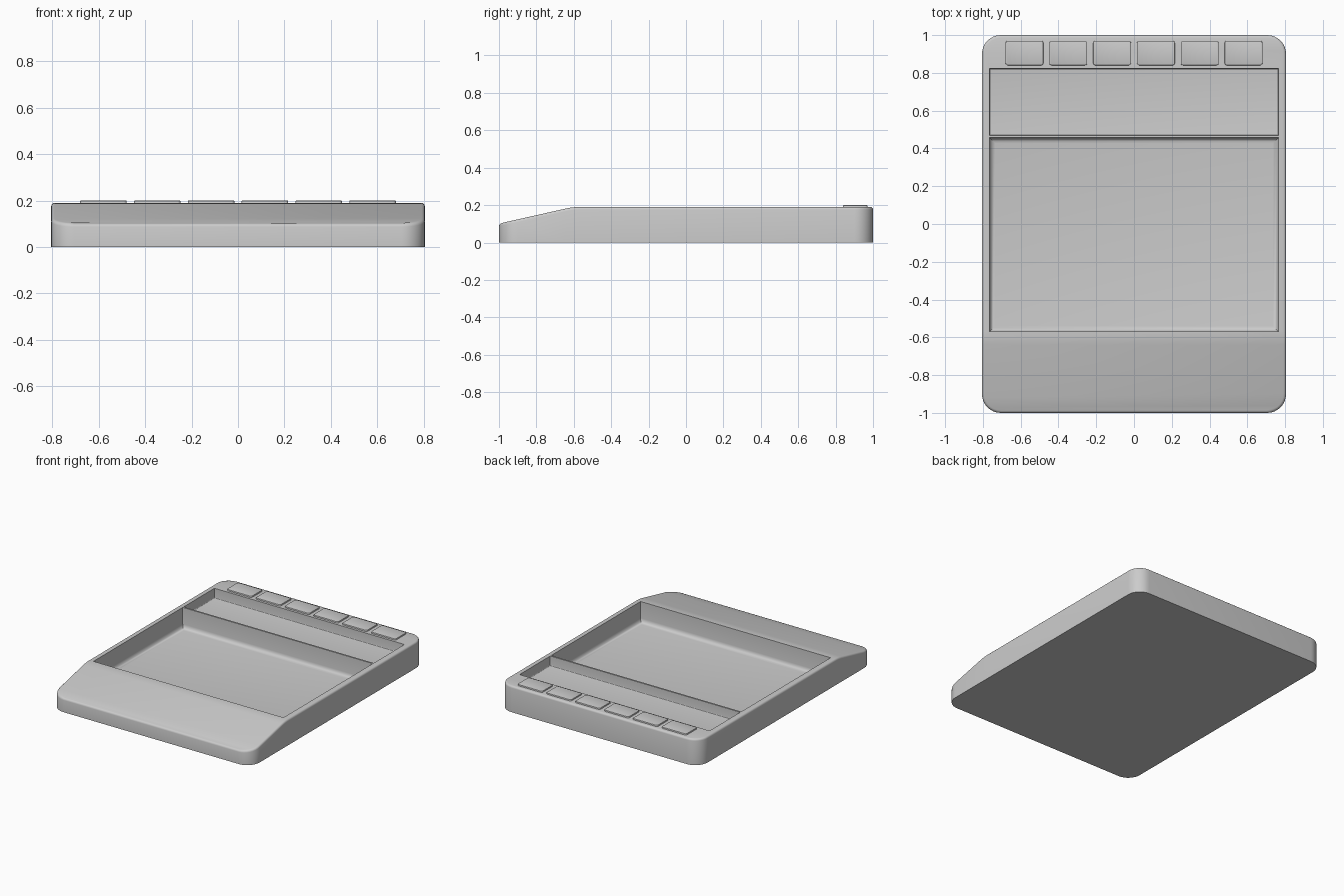
import bpy, bmesh, math

if "Cube" in bpy.data.objects:
    bpy.data.objects.remove(bpy.data.objects["Cube"])

TOP = 0.19


def finish(name, bm):
    bmesh.ops.recalc_face_normals(bm, faces=bm.faces)
    me = bpy.data.meshes.new(name)
    bm.to_mesh(me)
    bm.free()
    ob = bpy.data.objects.new(name, me)
    bpy.context.collection.objects.link(ob)
    return ob


def smooth(ob):
    bpy.ops.object.select_all(action='DESELECT')
    ob.select_set(True)
    bpy.context.view_layer.objects.active = ob
    bpy.ops.object.shade_smooth_by_angle(angle=math.radians(35))


def box_bm(x0, x1, y0, y1, z0, z1):
    bm = bmesh.new()
    bmesh.ops.create_cube(bm, size=1)
    for v in bm.verts:
        v.co = ((x0 + x1) / 2 + v.co.x * (x1 - x0),
                (y0 + y1) / 2 + v.co.y * (y1 - y0),
                (z0 + z1) / 2 + v.co.z * (z1 - z0))
    return bm


def bevel(bm, test, width, segs):
    edges = [e for e in bm.edges if test(*[v.co for v in e.verts])]
    bmesh.ops.bevel(bm, geom=edges, offset=width, segments=segs,
                    profile=0.5, affect='EDGES', clamp_overlap=True)


def vertical(a, b):
    return abs(a.z - b.z) > 0.5 * (a - b).length


# Tray body: rounded slab whose front slopes down
def top_height(y):
    slope = TOP + (y + 0.605) * 0.225
    if y >= -0.57:
        return TOP
    if y <= -0.64:
        return slope
    t = (y + 0.64) / 0.07
    low = TOP - 0.035 * 0.225
    return low + (TOP - low) * (2 * t - t * t)


bm = box_bm(-0.805, 0.805, -1, 1, 0, TOP)
bevel(bm, vertical, 0.1, 8)
for y in (-0.64, -0.617, -0.594, -0.57):
    bmesh.ops.bisect_plane(bm, geom=bm.verts[:] + bm.edges[:] + bm.faces[:],
                           plane_co=(0, y, 0), plane_no=(0, 1, 0))
rim = [e for e in bm.edges if all(v.co.z > 0.1 for v in e.verts)
       and any(f.normal.z < 0.5 for f in e.link_faces)]
for v in bm.verts:
    if v.co.z > 0.1:
        v.co.z = top_height(v.co.y)
bmesh.ops.bevel(bm, geom=rim, offset=0.014, segments=3, profile=0.5,
                affect='EDGES', clamp_overlap=True)
body = finish("tray_body", bm)

# Two recessed compartments with rounded floors, split by a thin divider
for y0, y1, floor, r in ((-0.57, 0.457, 0.04, 0.03), (0.469, 0.822, 0.12, 0.006)):
    bm = box_bm(-0.765, 0.765, y0, y1, floor, 0.4)
    bevel(bm, lambda a, b: a.z < 0.3 and b.z < 0.3, r, 4)
    cutter = finish("pocket_cutter", bm)
    cutter.hide_render = True
    mod = body.modifiers.new("pocket", 'BOOLEAN')
    mod.operation = 'DIFFERENCE'
    mod.solver = 'EXACT'
    mod.object = cutter
    bpy.context.view_layer.objects.active = body
    bpy.ops.object.modifier_apply(modifier=mod.name)
    bpy.data.objects.remove(cutter)
smooth(body)

# Row of six low keys along the back rim
for i in range(6):
    x = (i - 2.5) * 0.232
    bm = box_bm(x - 0.1, x + 0.1, 0.84, 0.97, TOP - 0.01, 0.2)
    bevel(bm, vertical, 0.012, 3)
    bevel(bm, lambda a, b: a.z > 0.195 and b.z > 0.195, 0.003, 2)
    smooth(finish(f"key_{i + 1}", bm))
